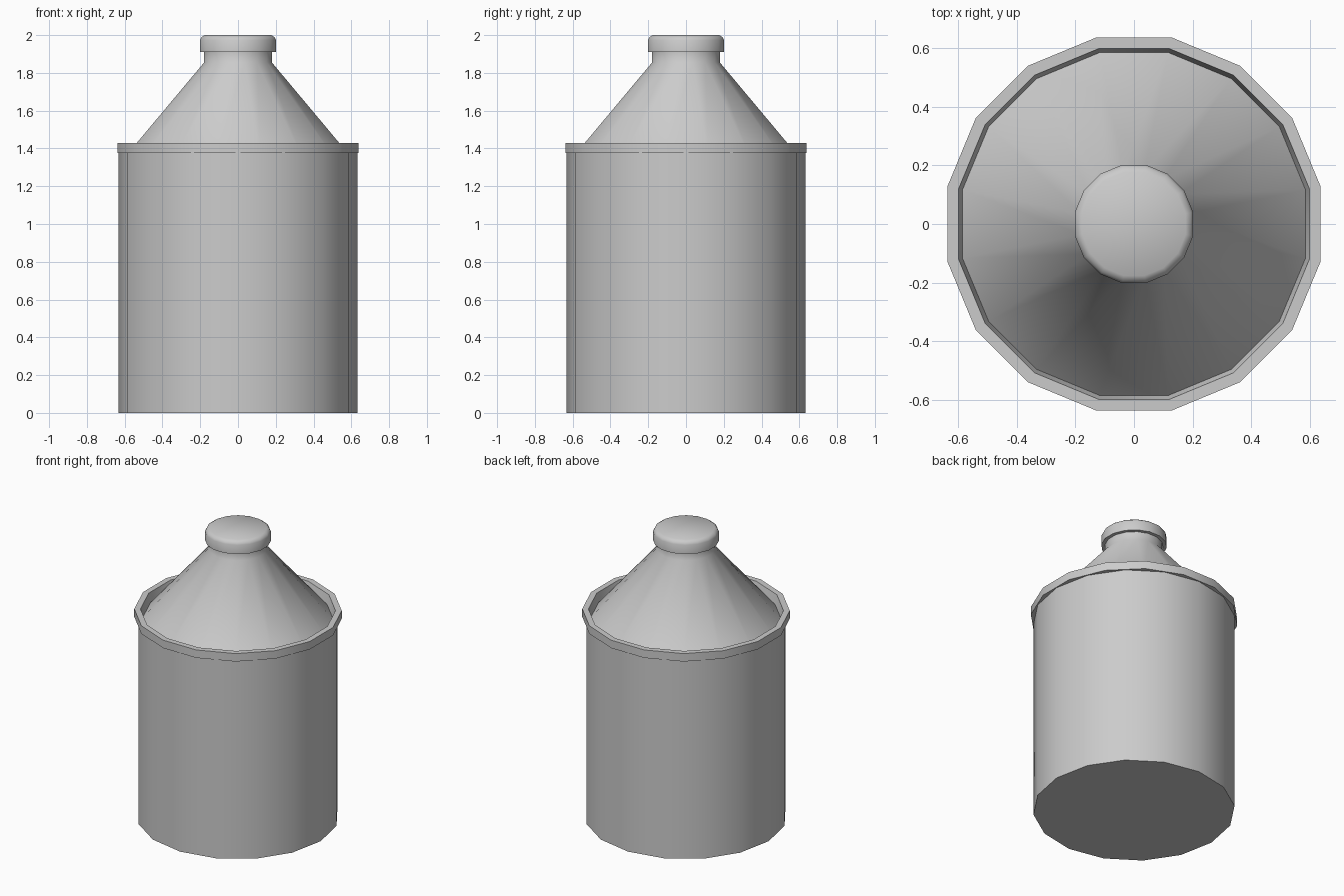
import bpy, bmesh, math

if "Cube" in bpy.data.objects:
    bpy.data.objects.remove(bpy.data.objects["Cube"])

SIDES = 16
HALF = math.pi / SIDES


def lathe(name, profile, turn=HALF, cap_bottom=False, cap_top=False):
    """Sweep (corner radius, z) points round z; profile runs upwards on the outside."""
    bm = bmesh.new()
    rings = []
    for r, z in profile:
        rings.append([bm.verts.new((r * math.cos(turn + 2 * HALF * k),
                                    r * math.sin(turn + 2 * HALF * k), z))
                      for k in range(SIDES)])
    for a, b in zip(rings, rings[1:]):
        for k in range(SIDES):
            n = (k + 1) % SIDES
            bm.faces.new((a[k], a[n], b[n], b[k]))
    if cap_bottom:
        bm.faces.new(rings[0][::-1])
    if cap_top:
        bm.faces.new(rings[-1])
    mesh = bpy.data.meshes.new(name)
    bm.to_mesh(mesh)
    bm.free()
    ob = bpy.data.objects.new(name, mesh)
    bpy.context.collection.objects.link(ob)
    bpy.ops.object.select_all(action='DESELECT')
    ob.select_set(True)
    bpy.context.view_layer.objects.active = ob
    bpy.ops.object.shade_smooth_by_angle(angle=math.radians(46))
    return ob


# Cylindrical body, corners on the axes
lathe("body", [(0.632, 0), (0.632, 1.375)], turn=0, cap_bottom=True)

# Raised rim with a tapered inner wall, turned half a side from the body
lathe("rim", [(0.61, 1.375), (0.65, 1.375), (0.65, 1.43), (0.611, 1.43), (0.597, 1.37)])

# Sloping shoulder running up into the neck
lathe("shoulder_and_neck", [(0.597, 1.37), (0.183, 1.855), (0.183, 1.91)])

# Stopper with a chamfered top edge
lathe("stopper", [(0.183, 1.91), (0.206, 1.91), (0.206, 1.973), (0.198, 1.988), (0.18, 2.0)],
      cap_top=True)
